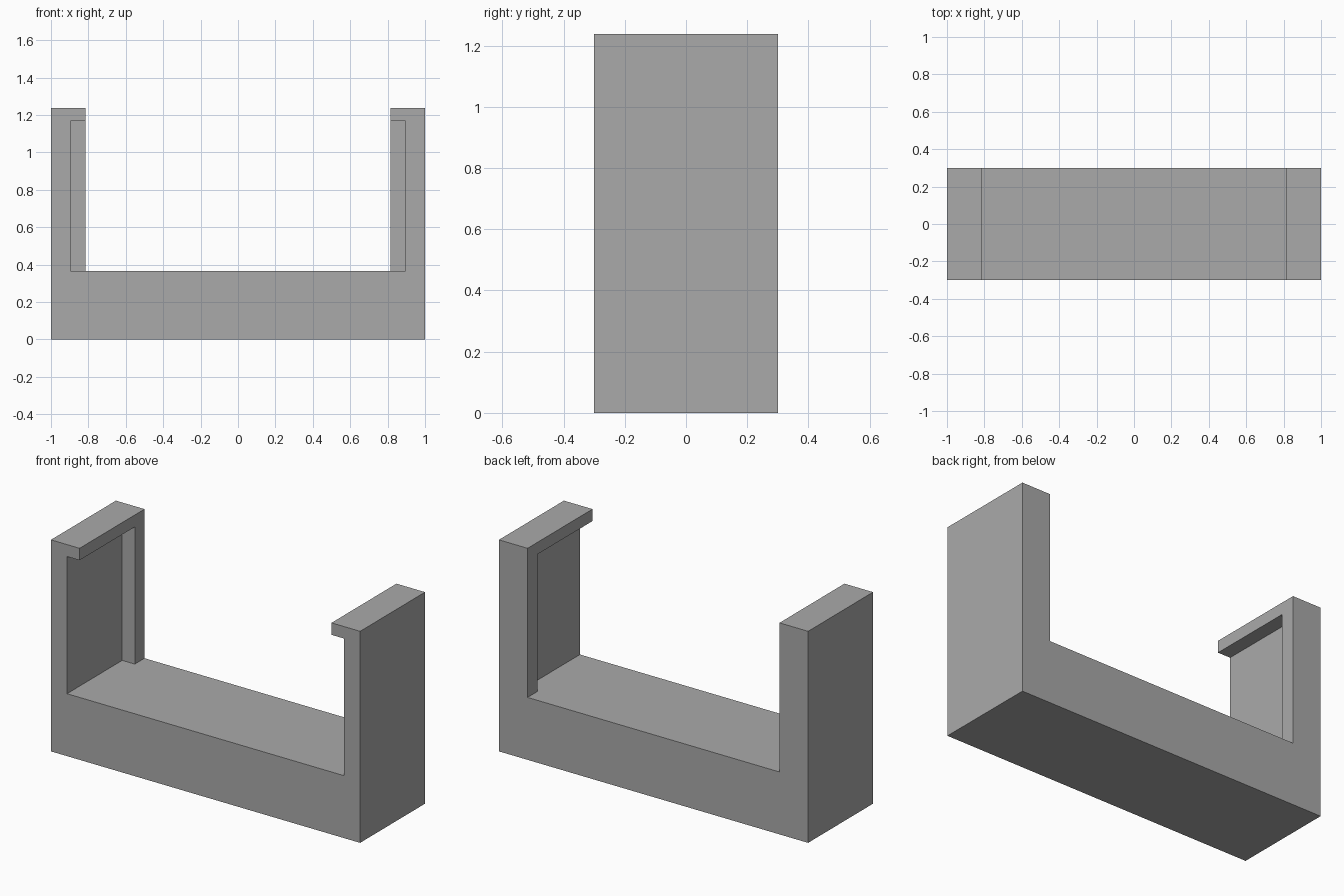
import bpy
import bmesh

if "Cube" in bpy.data.objects:
    bpy.data.objects.remove(bpy.data.objects["Cube"], do_unlink=True)

HALF_DEPTH = 0.30
FLOOR, POCKET_TOP, HEIGHT = 0.365, 1.167, 1.237
LIP_X, WALL_X = 0.815, 0.896
LIP_FRONT = 0.21

grey = bpy.data.materials.new("plain grey")
grey.use_nodes = True
colour = (0.4, 0.4, 0.4, 1)
grey.diffuse_color = colour
grey.node_tree.nodes["Principled BSDF"].inputs["Base Color"].default_value = colour


def extrude_profile(name, half_profile, y0, y1):
    """Mirror a half outline of (x, z) points in x and extrude it along y."""
    outline = half_profile + [(-x, z) for x, z in reversed(half_profile)]
    bm = bmesh.new()
    face = bm.faces.new([bm.verts.new((x, y0, z)) for x, z in outline])
    grown = bmesh.ops.extrude_face_region(bm, geom=[face])["geom"]
    verts = [v for v in grown if isinstance(v, bmesh.types.BMVert)]
    bmesh.ops.translate(bm, verts=verts, vec=(0, y1 - y0, 0))
    bmesh.ops.recalc_face_normals(bm, faces=bm.faces)
    mesh = bpy.data.meshes.new(name)
    bm.to_mesh(mesh)
    bm.free()
    mesh.materials.append(grey)
    obj = bpy.data.objects.new(name, mesh)
    bpy.context.collection.objects.link(obj)
    return obj


# U-shaped bracket: thick base with two uprights
bracket = extrude_profile(
    "bracket",
    [(1, 0), (1, HEIGHT), (LIP_X, HEIGHT), (LIP_X, FLOOR)],
    -HALF_DEPTH, HALF_DEPTH)

# Pockets in both uprights, open at the front, leaving a top and a back lip
cutter = extrude_profile(
    "pocket_cutter",
    [(WALL_X, FLOOR), (WALL_X, POCKET_TOP)],
    -HALF_DEPTH - 0.1, LIP_FRONT)
cutter.hide_render = True
cutter.hide_viewport = True

cut = bracket.modifiers.new("pockets", "BOOLEAN")
cut.operation = "DIFFERENCE"
cut.solver = "EXACT"
cut.object = cutter
bpy.context.view_layer.update()

# Bake the cut and drop the cutter
graph = bpy.context.evaluated_depsgraph_get()
bracket_mesh = bpy.data.meshes.new_from_object(bracket.evaluated_get(graph))
bracket.modifiers.clear()
bracket.data = bracket_mesh
bpy.data.objects.remove(cutter, do_unlink=True)
